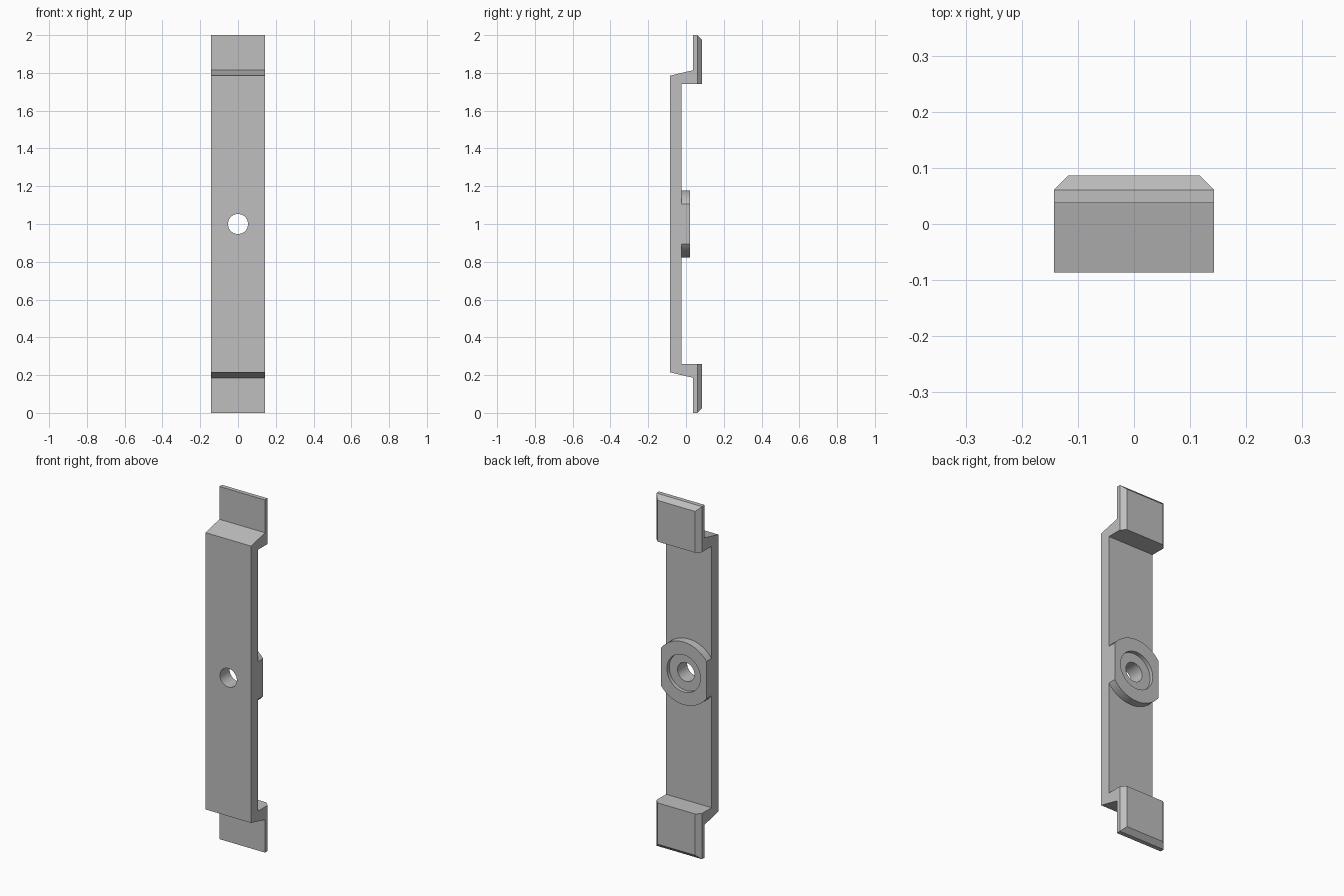
import bpy, bmesh, math
from mathutils import Matrix, Vector

if "Cube" in bpy.data.objects:
    bpy.data.objects.remove(bpy.data.objects["Cube"], do_unlink=True)

HALF_W = 0.143      # half width of the bar
BACK = 0.086        # rear face of the end pads
MID = 1.0           # height of the mirror plane

metal = bpy.data.materials.new("plain_grey")
metal.use_nodes = True
grey = (0.52, 0.52, 0.52, 1)
metal.diffuse_color = grey
metal.node_tree.nodes["Principled BSDF"].inputs["Base Color"].default_value = grey


def make_object(name, bm):
    bmesh.ops.recalc_face_normals(bm, faces=bm.faces[:])
    mesh = bpy.data.meshes.new(name)
    bm.to_mesh(mesh)
    bm.free()
    mesh.materials.append(metal)
    obj = bpy.data.objects.new(name, mesh)
    bpy.context.collection.objects.link(obj)
    return obj


def disc(name, radius, y0, y1, clip=None):
    """Cylinder along y, optionally trimmed flat at x = +-clip."""
    bm = bmesh.new()
    place = Matrix.Translation((0, (y0 + y1) / 2, MID)) @ Matrix.Rotation(math.pi / 2, 4, "X")
    bmesh.ops.create_cone(bm, cap_ends=True, segments=64, radius1=radius,
                          radius2=radius, depth=y1 - y0, matrix=place)
    if clip:
        for side in (-1, 1):
            cut = bmesh.ops.bisect_plane(
                bm, geom=bm.verts[:] + bm.edges[:] + bm.faces[:],
                plane_co=(side * clip, 0, 0), plane_no=(side, 0, 0), clear_outer=True)
            rim = [e for e in cut["geom_cut"] if isinstance(e, bmesh.types.BMEdge)]
            bmesh.ops.holes_fill(bm, edges=rim)
    return make_object(name, bm)


# Offset bar: side profile (y, z) of the upper half, mirrored to the lower half
upper = [(-0.086, 1.785), (0.037, 1.814), (0.037, 2.0),
         (BACK, 2.0), (BACK, 1.741), (-0.025, 1.741)]
profile = upper + [(y, 2 * MID - z) for y, z in reversed(upper)]
bm = bmesh.new()
side_face = bm.faces.new([bm.verts.new((-HALF_W, y, z)) for y, z in profile])
extruded = bmesh.ops.extrude_face_region(bm, geom=[side_face])
bmesh.ops.translate(bm, vec=(2 * HALF_W, 0, 0),
                    verts=[v for v in extruded["geom"] if isinstance(v, bmesh.types.BMVert)])
bmesh.ops.recalc_face_normals(bm, faces=bm.faces[:])


# Chamfer the side and outer end edges of both rear pads
def is_pad_edge(edge):
    a, b = (v.co for v in edge.verts)
    on_back = min(a.y, b.y) > BACK - 0.001
    inner = abs(a.z - b.z) < 0.001 and abs(a.z - MID) < 0.9
    return on_back and not inner


bmesh.ops.bevel(bm, geom=[e for e in bm.edges if is_pad_edge(e)], offset=0.025,
                offset_type="OFFSET", segments=1, affect="EDGES")
bar = make_object("offset_bar", bm)

# Central boss, its shallow recess and the through hole
tools = [(disc("boss", 0.178, -0.05, 0.021, HALF_W), "UNION"),
         (disc("recess_cutter", 0.105, 0.0, 0.1), "DIFFERENCE"),
         (disc("hole_cutter", 0.053, -0.2, 0.2), "DIFFERENCE")]
for tool, operation in tools:
    tool.hide_render = True
    mod = bar.modifiers.new(tool.name, "BOOLEAN")
    mod.object, mod.operation, mod.solver = tool, operation, "EXACT"

# Bake the booleans and drop the helpers
graph = bpy.context.evaluated_depsgraph_get()
graph.update()
baked = bpy.data.meshes.new_from_object(bar.evaluated_get(graph))
bar.modifiers.clear()
bar.data = baked
baked.name = "offset_bar"
for tool, _ in tools:
    bpy.data.objects.remove(tool, do_unlink=True)

# Smooth round walls, sharp corners
bpy.ops.object.select_all(action="DESELECT")
bar.select_set(True)
bpy.context.view_layer.objects.active = bar
bpy.ops.object.shade_smooth_by_angle(angle=math.radians(20))
